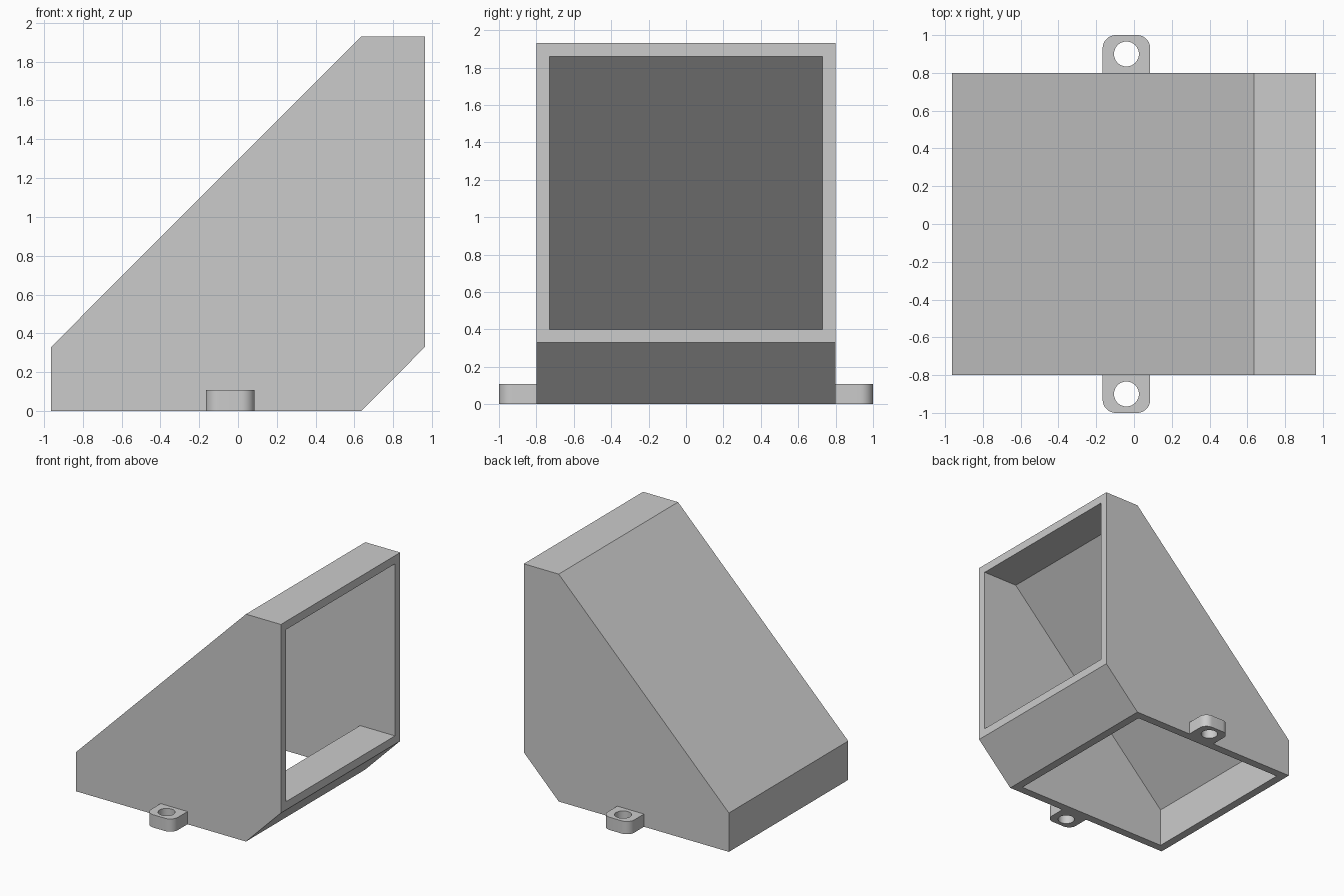
import bpy, bmesh, math
from mathutils import Vector

cube = bpy.data.objects.get("Cube")
if cube:
    bpy.data.objects.remove(cube, do_unlink=True)

grey = bpy.data.materials.new("light grey plastic")
grey.use_nodes = True
COLOUR = (0.6, 0.6, 0.6, 1)
grey.diffuse_color = COLOUR
grey.node_tree.nodes["Principled BSDF"].inputs["Base Color"].default_value = COLOUR


def prism(name, points, extrusion):
    """Closed solid made by extruding a planar outline."""
    bm = bmesh.new()
    face = bm.faces.new([bm.verts.new(p) for p in points])
    top = bmesh.ops.extrude_face_region(bm, geom=[face])["geom"]
    bmesh.ops.translate(bm, vec=Vector(extrusion),
                        verts=[v for v in top if isinstance(v, bmesh.types.BMVert)])
    bmesh.ops.recalc_face_normals(bm, faces=bm.faces)
    mesh = bpy.data.meshes.new(name)
    bm.to_mesh(mesh)
    bm.free()
    mesh.materials.append(grey)
    obj = bpy.data.objects.new(name, mesh)
    bpy.context.collection.objects.link(obj)
    return obj


def activate(obj):
    bpy.ops.object.select_all(action='DESELECT')
    obj.select_set(True)
    bpy.context.view_layer.objects.active = obj


def cut(obj, cutter):
    """Subtract the cutter, then discard it."""
    cutter.hide_render = True
    mod = obj.modifiers.new("opening", 'BOOLEAN')
    mod.operation = 'DIFFERENCE'
    mod.solver = 'EXACT'
    mod.object = cutter
    activate(obj)
    bpy.ops.object.modifier_apply(modifier=mod.name)
    bpy.data.objects.remove(cutter, do_unlink=True)


def arc(cx, cy, r, start, end, steps):
    angles = [math.radians(start + (end - start) * i / steps) for i in range(steps + 1)]
    return [(cx + r * math.cos(a), cy + r * math.sin(a)) for a in angles]


# Elbow duct: side profile extruded across the width
W, HALF, COLLAR, H = 0.07, 0.80, 0.33, 1.93
L, R, MID = -0.963, 0.963, 0.635
outer = [(L, 0), (MID, 0), (R, COLLAR), (R, H), (MID, H), (L, COLLAR)]
duct = prism("elbow_duct", [(x, -HALF, z) for x, z in outer], (0, 2 * HALF, 0))

# Air passage, open at the bottom and on the right
inner = [(L + W, -0.1), (MID - W, -0.1), (MID - W, COLLAR), (MID, COLLAR + W),
         (R + 0.1, COLLAR + W), (R + 0.1, H - W), (MID, H - W), (L + W, COLLAR)]
cut(duct, prism("passage_cutter", [(x, W - HALF, z) for x, z in inner],
                (0, 2 * (HALF - W), 0)))

# Mounting tabs with rounded outer corners and a screw hole
TX, TW, TH, CR = -0.04, 0.126, 0.108, 0.07
for name, side in (("front_mounting_tab", -1), ("back_mounting_tab", 1)):
    outline = [(TX - TW, HALF), (TX + TW, HALF)]
    outline += arc(TX + TW - CR, 1 - CR, CR, 0, 90, 10)
    outline += arc(TX - TW + CR, 1 - CR, CR, 90, 180, 10)
    tab = prism(name, [(x, side * y, 0) for x, y in outline], (0, 0, TH))
    hole = arc(TX, 0.9, 0.066, 0, 360, 40)[:-1]
    cut(tab, prism("hole_cutter", [(x, side * y, -0.1) for x, y in hole],
                   (0, 0, TH + 0.2)))
    activate(tab)
    bpy.ops.object.shade_smooth_by_angle(angle=math.radians(30))
